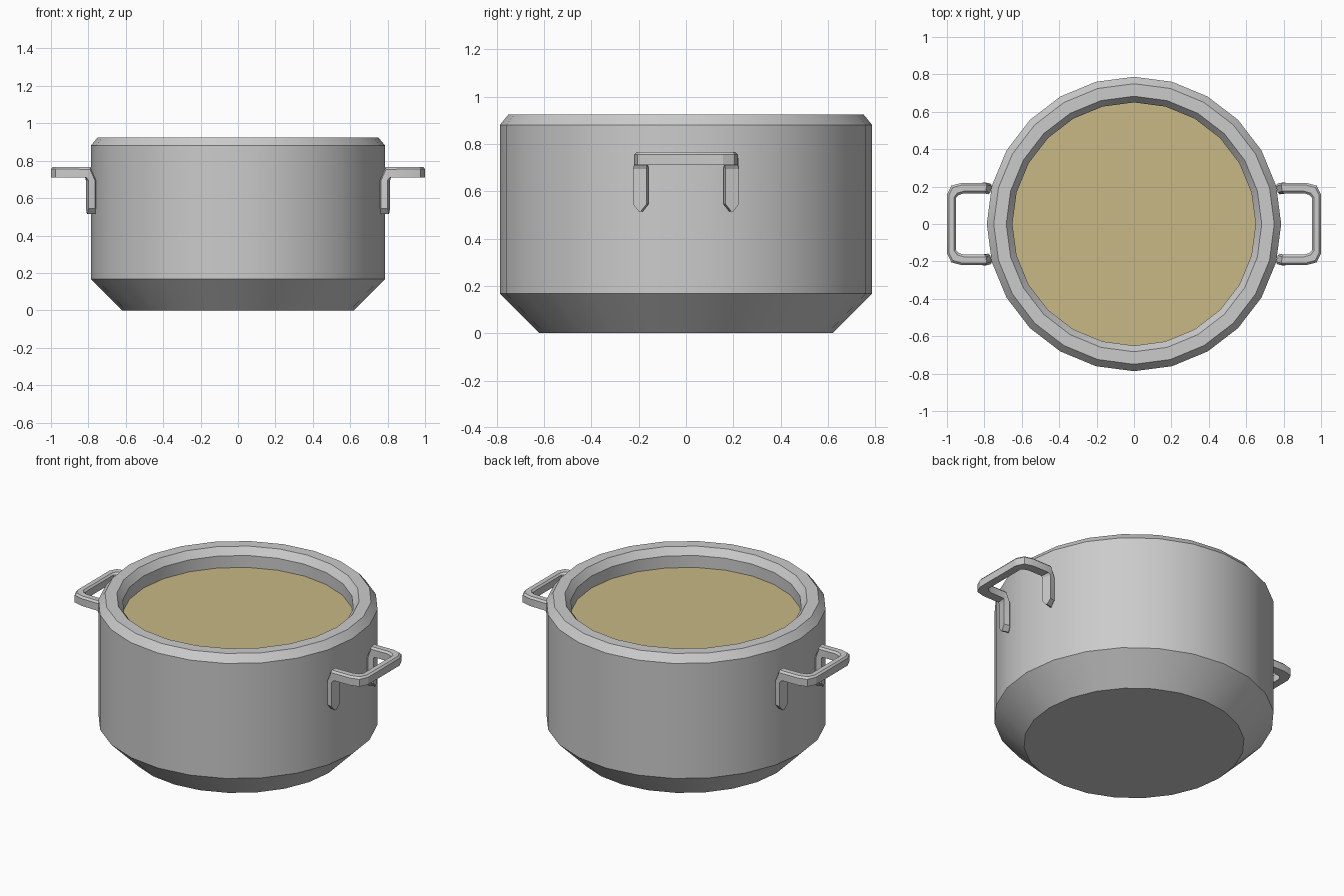
import bpy
import bmesh
from math import sin, cos, pi, radians
from mathutils import Vector

if "Cube" in bpy.data.objects:
    bpy.data.objects.remove(bpy.data.objects["Cube"])

SIDES = 24


def make_object(name, bm, angle=30):
    bmesh.ops.recalc_face_normals(bm, faces=bm.faces[:])
    mesh = bpy.data.meshes.new(name)
    bm.to_mesh(mesh)
    bm.free()
    ob = bpy.data.objects.new(name, mesh)
    bpy.context.collection.objects.link(ob)
    bpy.ops.object.select_all(action='DESELECT')
    bpy.context.view_layer.objects.active = ob
    ob.select_set(True)
    bpy.ops.object.shade_smooth_by_angle(angle=radians(angle))
    return ob


def skin(rings):
    """Join equal-length rings of points into a capped closed skin."""
    bm = bmesh.new()
    loops = [[bm.verts.new(p) for p in ring] for ring in rings]
    n = len(loops[0])
    for a, b in zip(loops, loops[1:]):
        for i in range(n):
            j = (i + 1) % n
            bm.faces.new((a[i], a[j], b[j], b[i]))
    bm.faces.new(loops[0])
    bm.faces.new(loops[-1])
    return bm


def circle(r, z):
    return [(r * cos(2 * pi * i / SIDES), r * sin(2 * pi * i / SIDES), z)
            for i in range(SIDES)]


# Pot: tapered base, straight wall, chamfered rim, hollow inside
profile = [(0.62, 0), (0.787, 0.167), (0.787, 0.88), (0.75, 0.925),
           (0.683, 0.925), (0.65, 0.882), (0.65, 0.2), (0.57, 0.1)]
make_object("pot_body", skin([circle(r, z) for r, z in profile]))

# Soup filling
bm = bmesh.new()
bm.faces.new([bm.verts.new(p) for p in circle(0.65, 0.808)])
soup = make_object("soup_surface", bm)
mat = bpy.data.materials.new("soup")
mat.diffuse_color = (0.58, 0.48, 0.24, 1)
mat.use_nodes = True
mat.node_tree.nodes["Principled BSDF"].inputs["Base Color"].default_value = mat.diffuse_color
soup.data.materials.append(mat)

# Handle half path: centre, half-width vector, half-thickness vector
c, s = cos(radians(14)), sin(radians(14))
leg_w = Vector((-s, c, 0)) * 0.029
leg_t = Vector((-c, -s, 0)) * 0.022
up = Vector((0, 0, 0.028))
half = [
    ((0.785, 0.19, 0.515), leg_w * 0.15, leg_t),
    ((0.785, 0.19, 0.545), leg_w, leg_t),
    ((0.785, 0.19, 0.695), leg_w, leg_t),
    ((0.802, 0.192, 0.737), (-0.003, 0.028, 0), (-0.012, 0, 0.028)),
    ((0.915, 0.192, 0.738), (0.006, 0.028, 0), up),
    ((0.957, 0.18, 0.738), (0.02, 0.025, 0), up),
    ((0.976, 0.148, 0.738), (0.024, 0.008, 0), up),
]
half = [tuple(Vector(v) for v in row) for row in half]
flip = Vector((1, -1, 1))
path = half + [tuple(v * flip for v in row) for row in reversed(half)]

# Cross-section with the two upper corners chamfered
section = [(-1, -1), (1, -1), (1, 0.6), (0.6, 1), (-0.6, 1), (-1, 0.6)]
for name, turn in (("right_handle", 0), ("left_handle", pi)):
    rings = [[o + w * a + t * b for a, b in section] for o, w, t in path]
    handle = make_object(name, skin(rings), 20)
    handle.rotation_euler.z = turn
